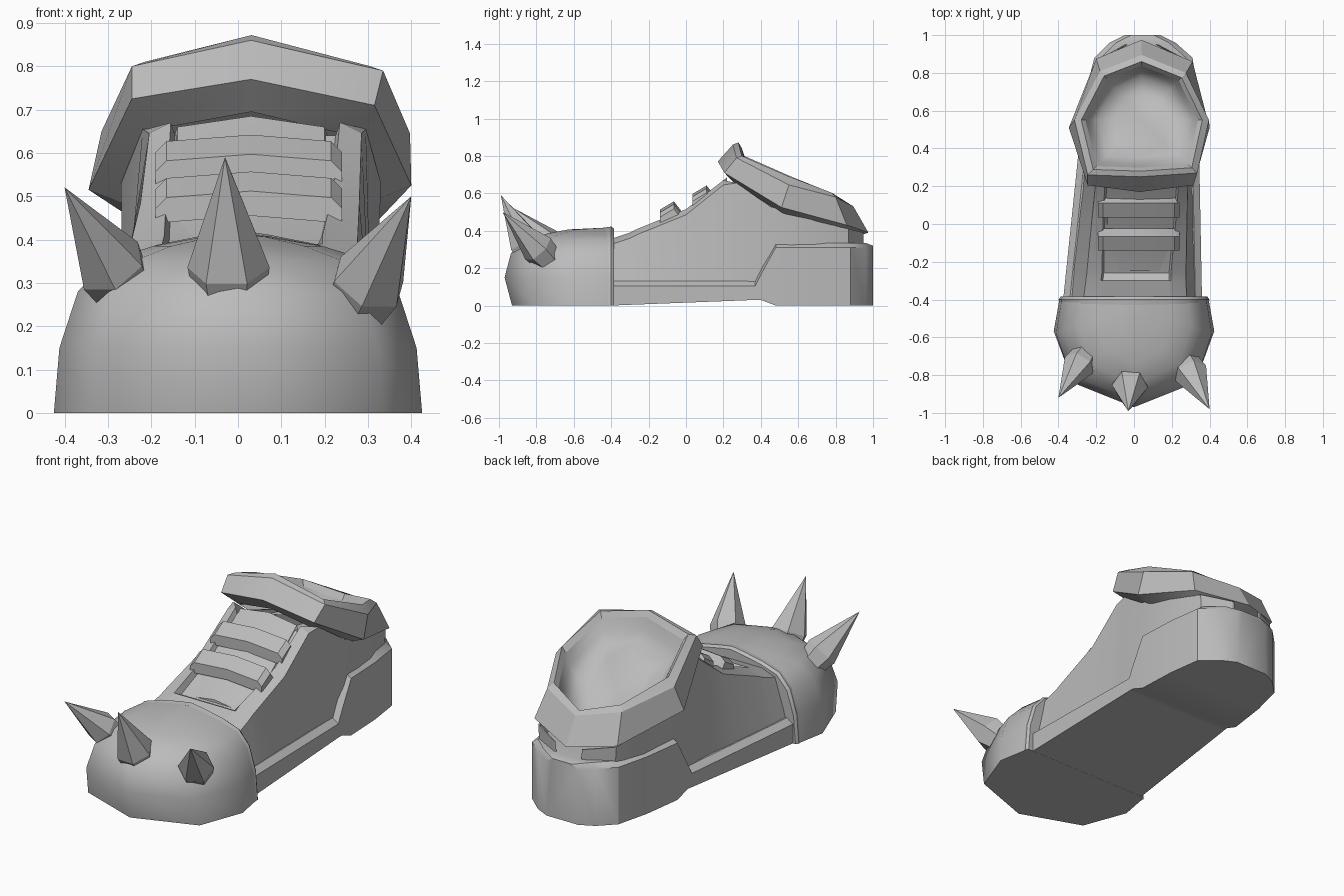
import bpy, bmesh, math
from mathutils import Vector

grey = bpy.data.materials.new("plain_grey")
grey.diffuse_color = (0.5, 0.5, 0.5, 1)


def loft(name, rings, cap_start=True, cap_end=True, angle=30, loop=True):
    """Skin a list of equal-length rings into one mesh object."""
    bm = bmesh.new()
    rows = [[bm.verts.new(p) for p in r] for r in rings]
    n = len(rows[0])
    for a, b in zip(rows, rows[1:]):
        for i in range(n if loop else n - 1):
            j = (i + 1) % n
            bm.faces.new((a[i], a[j], b[j], b[i]))
    if cap_start:
        bm.faces.new(rows[0])
    if cap_end:
        bm.faces.new(rows[-1])
    bmesh.ops.remove_doubles(bm, verts=bm.verts, dist=0.0005)
    bmesh.ops.recalc_face_normals(bm, faces=bm.faces)
    me = bpy.data.meshes.new(name)
    bm.to_mesh(me)
    bm.free()
    me.materials.append(grey)
    ob = bpy.data.objects.new(name, me)
    bpy.context.collection.objects.link(ob)
    bpy.ops.object.select_all(action='DESELECT')
    ob.select_set(True)
    bpy.context.view_layer.objects.active = ob
    bpy.ops.object.shade_smooth_by_angle(angle=math.radians(angle))
    return ob


# Toe cap: half outline swept round the front, shrinking as it rises
half = [(0.395, 0.0), (0.425, 0.18), (0.335, 0.44)]
plan = half + [(0, 0.57)] + [(-x, d) for x, d in reversed(half)]
levels = [(0, 1, 0.93), (0.15, 0.97, 1), (0.28, 0.87, 0.94), (0.352, 0.71, 0.78),
          (0.385, 0.46, 0.60), (0.407, 0.18, 0.40), (0.418, 0, 0)]
rings = [[(x * sx, -0.40 - d * sy, z) for x, d in plan] for z, sx, sy in levels]
loft("toe_cap", rings, True, False, 55, loop=False)

# Rim closing the back of the toe cap
arch = [(0.395 * sx, z) for z, sx, _ in levels]
arch += [(-x, z) for x, z in reversed(arch[:-1])]
loft("toe_cap_rim", [[(x * s, y, z * s) for x, z in arch]
                     for y, s in ((-0.43, 1.0), (-0.40, 1.01), (-0.385, 0.985))])

# Spikes: six-sided, widest just above the base
for name, base, tip, r in (("spike_left", (-0.27, -0.71, 0.30), (-0.40, -0.92, 0.52), 0.085),
                           ("spike_middle", (-0.02, -0.83, 0.28), (-0.03, -0.99, 0.59), 0.095),
                           ("spike_right", (0.28, -0.75, 0.26), (0.40, -0.98, 0.50), 0.09)):
    base, tip = Vector(base), Vector(tip)
    axis = tip - base
    q = axis.to_track_quat('Z', 'Y')
    rings = []
    for t, k in ((-0.2, 0.75), (0.18, 1), (1, 0.003)):
        c = base + axis * t
        rings.append([c + q @ Vector((math.cos(i * math.pi / 3) * r * k,
                                      math.sin(i * math.pi / 3) * r * k, 0)) for i in range(6)])
    loft(name, rings, angle=15)

# Sole with raised heel counter: (y, left, right, bottom, top)
stations = [(-0.40, -0.375, 0.36, 0.0, 0.13), (0.37, -0.295, 0.345, 0.03, 0.13),
            (0.40, -0.29, 0.345, 0.03, 0.19), (0.48, -0.285, 0.345, 0.0, 0.335),
            (0.70, -0.255, 0.335, 0, 0.335), (0.88, -0.21, 0.31, 0, 0.335),
            (0.96, -0.13, 0.22, 0, 0.335), (1.0, -0.05, 0.14, 0, 0.32)]
loft("sole", [[(l, y, b), (l, y, t - 0.025), (l + 0.035, y, t),
               (r - 0.035, y, t), (r, y, t - 0.025), (r, y, b)]
              for y, l, r, b, t in stations])

# Upper: (y, base left, base right, top left, top right, edge height,
#         eyelet panel width, eyelet rise, throat depth)
body = [(-0.42, -0.34, 0.33, -0.27, 0.28, 0.32, 0.08, 0.03, 0.0),
        (-0.30, -0.33, 0.325, -0.255, 0.275, 0.36, 0.08, 0.03, 0.0),
        (-0.26, -0.325, 0.325, -0.25, 0.275, 0.38, 0.08, 0.03, 0.04),
        (0.0, -0.295, 0.315, -0.225, 0.28, 0.485, 0.06, 0.03, 0.03),
        (0.20, -0.27, 0.31, -0.205, 0.285, 0.645, 0.05, 0.025, 0.03),
        (0.27, -0.265, 0.31, -0.22, 0.295, 0.655, 0.01, 0, 0.30),
        (0.45, -0.26, 0.315, -0.27, 0.33, 0.53, 0.01, 0, 0.24),
        (0.70, -0.235, 0.31, -0.24, 0.31, 0.45, 0.01, 0, 0.17),
        (0.87, -0.17, 0.26, -0.19, 0.28, 0.41, 0.01, 0, 0.13),
        (0.95, -0.05, 0.13, -0.05, 0.13, 0.39, 0.01, 0, 0.10)]
loft("upper", [[(bl, y, 0.1), (tl, y, t), (tl + w, y, t + e), (tl + w + 0.01, y, t + e - d),
                (tr - w - 0.01, y, t + e - d), (tr - w, y, t + e), (tr, y, t), (br, y, 0.1)]
               for y, bl, br, tl, tr, t, w, e, d in body], angle=25)

# Tongue: gently arched pad in the throat
loft("tongue", [[(-0.155, y, z - 0.05), (-0.14, y, z - 0.005), (0.03, y, z + 0.02),
                 (0.2, y, z - 0.005), (0.215, y, z - 0.05)]
                for y, z in ((-0.25, 0.37), (0.0, 0.495), (0.22, 0.665))])

# Two lace straps crossing the tongue
for name, dy, dz in (("upper_strap", 0, 0), ("lower_strap", -0.175, -0.085)):
    prof = [(0.035, 0.53), (0.035, 0.587), (0.11, 0.632), (0.15, 0.58)]
    loft(name, [[(x, y + dy, z + dz + lift) for y, z in prof]
                for x, lift in ((-0.19, -0.03), (-0.165, -0.005), (0.03, 0.01),
                                (0.215, -0.005), (0.24, -0.03))])

# Padded collar: eight-sided ring, starting from the back
lower = [(0.04, 0.975, 0.39), (-0.2, 0.875, 0.42), (-0.345, 0.51, 0.515), (-0.245, 0.205, 0.725),
         (0.03, 0.17, 0.77), (0.315, 0.205, 0.71), (0.40, 0.51, 0.525), (0.31, 0.86, 0.43)]
upper = [(0.04, 0.895, 0.53), (-0.18, 0.81, 0.575), (-0.315, 0.55, 0.65), (-0.245, 0.26, 0.80),
         (0.03, 0.25, 0.86), (0.335, 0.27, 0.79), (0.397, 0.55, 0.645), (0.275, 0.80, 0.58)]


def shrink(ring, k, dz):
    c = sum((Vector(p) for p in ring), Vector()) / len(ring)
    return [(c.x + (p[0] - c.x) * k, c.y + (p[1] - c.y) * k, p[2] + dz) for p in ring]


def raise_each(ring, steps):
    return [(x, y, z + d) for (x, y, z), d in zip(ring, steps)]


# Underside tucks in towards the upper; rim rises a little along the sides
under = raise_each(shrink(lower, 0.80, 0),
                   (-0.03, -0.03, -0.03, -0.07, -0.075, -0.07, -0.03, -0.03))
rim = raise_each(shrink(upper, 0.90, 0.0),
                 (0.015, 0.025, 0.045, 0.01, 0.012, 0.01, 0.045, 0.025))
inner = shrink(rim, 0.93, -0.03)
loft("collar", [under, lower, upper, rim, inner], False, False)

# Smooth padded lining: a shallow sloping bowl inside the collar
bowl = [shrink(inner, k, dz) for k, dz in ((1, 0), (0.92, -0.06), (0.78, -0.11), (0.5, -0.135))]
mid = sum((Vector(p) for p in bowl[-1]), Vector()) / 8
bowl.append([tuple(mid)] * 8)
lining = loft("lining", bowl, False, False, 80)
if lining.data.polygons[-1].normal.z < 0:
    lining.data.flip_normals()
